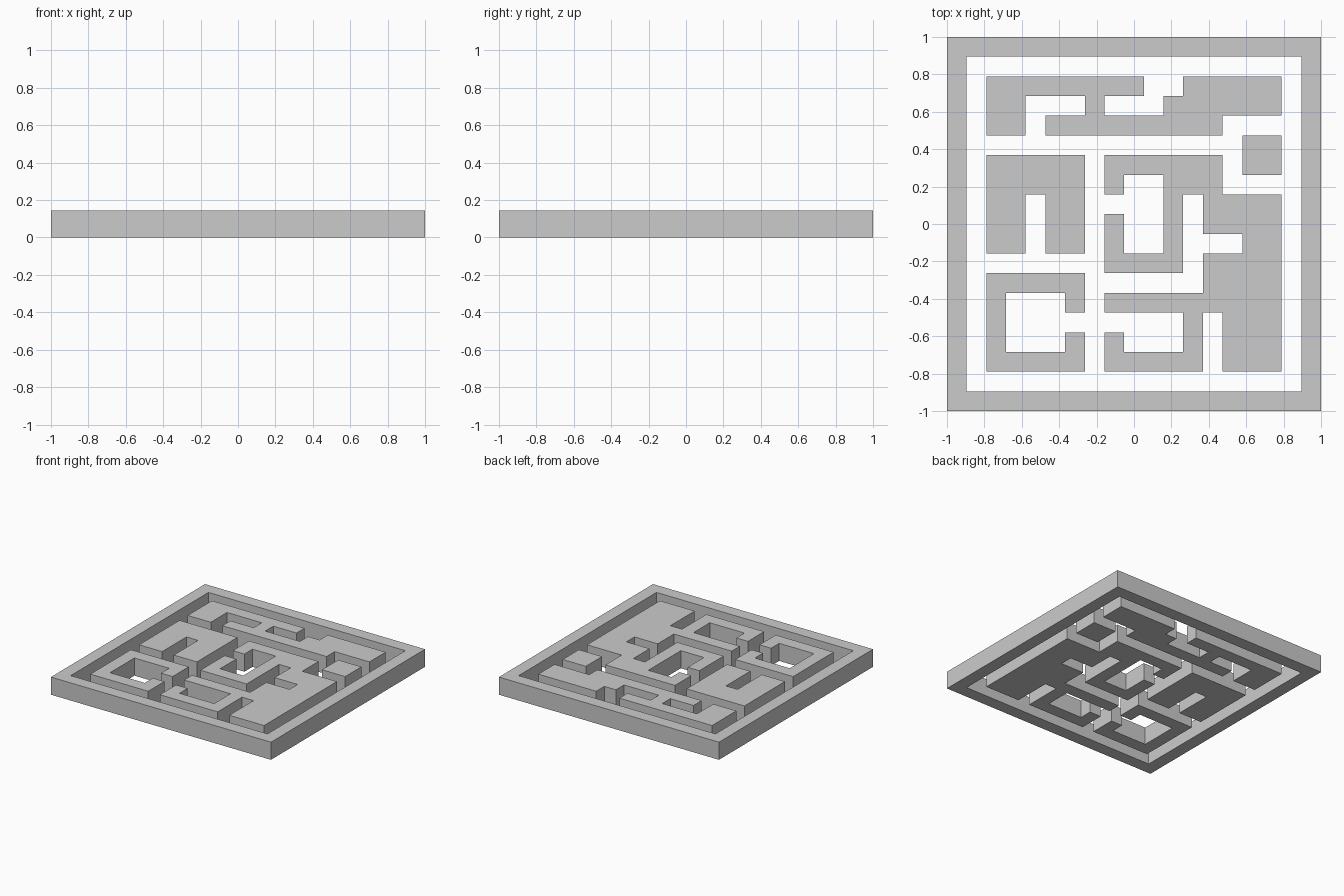
import bpy, bmesh

if "Cube" in bpy.data.objects:
    bpy.data.objects.remove(bpy.data.objects["Cube"])

CELLS = 19                 # the maze sits on a 19 x 19 grid
CELL = 2 / CELLS
HEIGHT = 0.145


def wall(name, outline, rim=None):
    """Extrude an outline given in grid cells; rim hollows it to a border."""
    bm = bmesh.new()
    face = bm.faces.new([bm.verts.new((i * CELL - 1, j * CELL - 1, 0))
                         for i, j in outline])
    if rim:
        bm.normal_update()
        bmesh.ops.inset_individual(bm, faces=[face], thickness=rim * CELL,
                                   use_even_offset=True)
        bmesh.ops.delete(bm, geom=[face], context='FACES_ONLY')
    top = bmesh.ops.extrude_face_region(bm, geom=bm.faces[:], use_keep_orig=True)
    for v in top["geom"]:
        if isinstance(v, bmesh.types.BMVert):
            v.co.z = HEIGHT
    bmesh.ops.recalc_face_normals(bm, faces=bm.faces[:])
    mesh = bpy.data.meshes.new(name)
    bm.to_mesh(mesh)
    bm.free()
    obj = bpy.data.objects.new(name, mesh)
    bpy.context.collection.objects.link(obj)
    return obj


def rect(x0, y0, x1, y1):
    return [(x0, y0), (x1, y0), (x1, y1), (x0, y1)]


# Square border
wall("outer_frame", rect(0, 0, CELLS, CELLS), rim=1)

# Small loose block
wall("square_block", rect(15, 12, 17, 14))

# Arch with a slot from below
wall("left_arch", [(2, 13), (2, 8), (4, 8), (4, 11), (5, 11), (5, 8), (7, 8), (7, 13)])

# Room with a doorway on the right
wall("left_room", [(2, 2), (7, 2), (7, 4), (6, 4), (6, 3), (3, 3),
                   (3, 6), (6, 6), (6, 5), (7, 5), (7, 7), (2, 7)])

# Long wall along the back
wall("back_wall", [(2, 17), (2, 14), (4, 14), (4, 16), (7, 16), (7, 15), (5, 15),
                   (5, 14), (14, 14), (14, 15), (17, 15), (17, 17), (12, 17),
                   (12, 16), (11, 16), (11, 15), (8, 15), (8, 16), (10, 16), (10, 17)])

# Central room, right block and front room, joined in one winding wall
wall("winding_wall", [
    (8, 13), (8, 11), (9, 11), (9, 12), (11, 12), (11, 8), (9, 8), (9, 10), (8, 10),
    (8, 7), (12, 7), (12, 11), (13, 11), (13, 9), (15, 9), (15, 8), (13, 8), (13, 6),
    (8, 6), (8, 5), (12, 5), (12, 3), (9, 3), (9, 4), (8, 4), (8, 2), (13, 2),
    (13, 5), (14, 5), (14, 2), (17, 2), (17, 11), (14, 11), (14, 13)])
